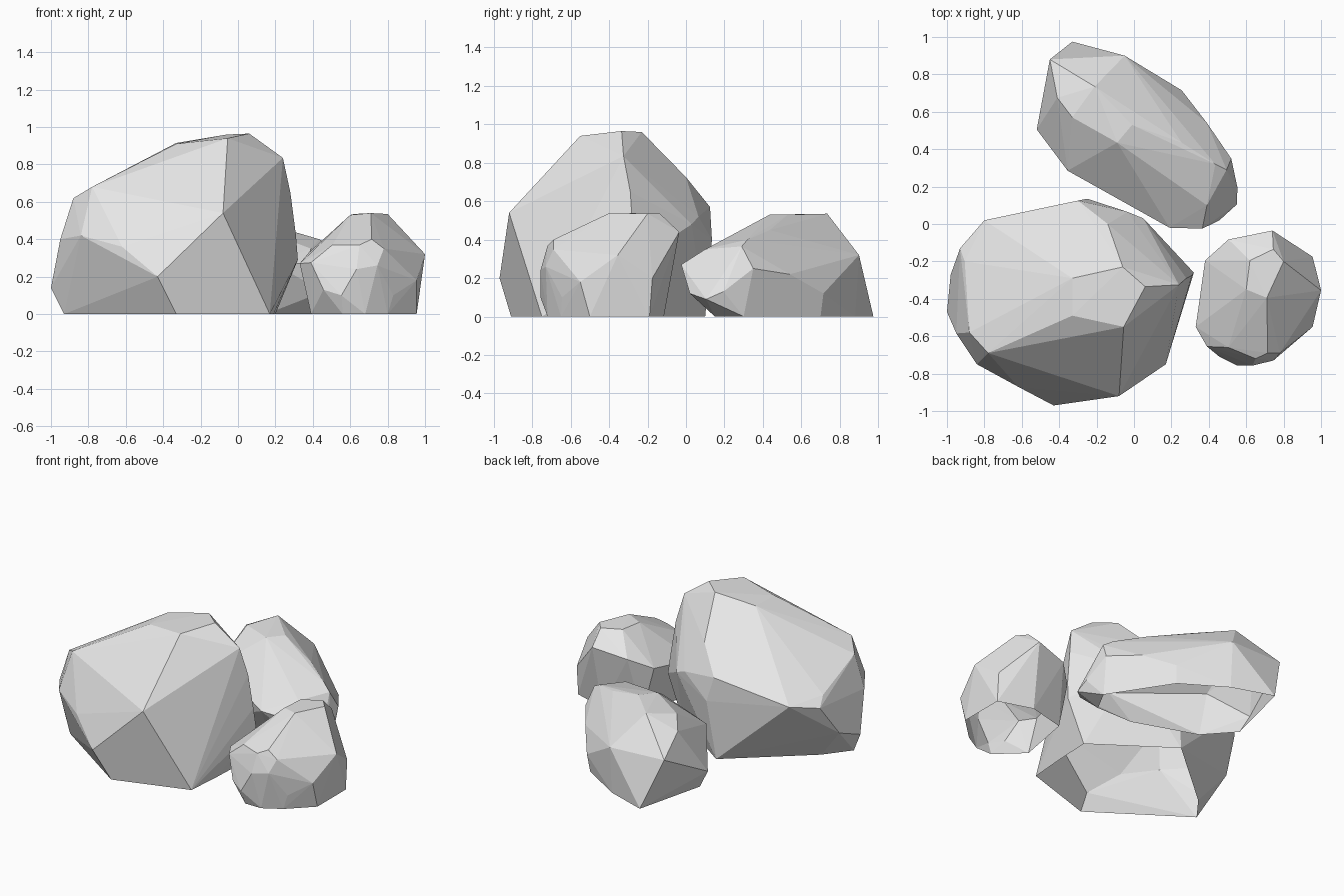
import bpy, bmesh

stone = bpy.data.materials.new("grey stone")
stone.diffuse_color = (0.8, 0.8, 0.8, 1)


def make_rock(name, corners):
    """Faceted boulder: convex skin around corner points, open underneath."""
    bm = bmesh.new()
    for c in corners:
        bm.verts.new(c)
    res = bmesh.ops.convex_hull(bm, input=bm.verts[:])
    loose = {e for k in ("geom_interior", "geom_unused") for e in res[k]
             if isinstance(e, bmesh.types.BMVert)}
    bmesh.ops.delete(bm, geom=list(loose), context="VERTS")
    # merge nearly flat neighbours into larger facets
    bmesh.ops.dissolve_limit(bm, angle_limit=0.03, verts=bm.verts[:], edges=bm.edges[:])
    bmesh.ops.recalc_face_normals(bm, faces=bm.faces[:])
    # the underside on the ground is left open
    under = [f for f in bm.faces if all(v.co.z < 0.001 for v in f.verts)]
    bmesh.ops.delete(bm, geom=under, context="FACES_ONLY")
    mesh = bpy.data.meshes.new(name)
    bm.to_mesh(mesh)
    bm.free()
    mesh.materials.append(stone)
    bpy.context.collection.objects.link(bpy.data.objects.new(name, mesh))


# large boulder, front left: crown, flanks, foot
large = [
    (.06, -.335, .965), (-.06, -.23, .96), (-.055, -.55, .94), (-.33, -.49, .91),
    (-.33, -.29, .915), (.24, -.325, .835), (-.14, 0, .725), (.28, -.29, .65),
    (-.08, -.92, .54), (-.78, -.69, .68), (-.88, -.58, .62), (-.905, -.2, .49),
    (-.8, .02, .46), (-.93, -.13, .43), (-.98, -.27, .22), (-1, -.47, .14),
    (-.95, -.585, .4), (-.84, -.75, .42), (-.62, -.87, .36), (-.43, -.97, .2),
    (-.3, .125, .57), (-.25, .135, .4), (-.035, .065, .52), (.05, .03, .48),
    (.31, -.275, .42), (.32, -.26, .29), (.17, -.75, 0), (-.33, -.91, 0),
    (-.93, -.5, 0), (-.8, -.33, 0), (-.3, .1, 0), (.19, -.49, 0), (.2, -.25, 0)]

# long boulder, behind
long_back = [
    (-.21, .735, .535), (-.09, .435, .53), (-.01, .53, .53), (.255, .435, .45),
    (.435, .32, .4), (.495, .29, .365), (.39, .1, .35), (-.33, .57, .5),
    (-.41, .675, .44), (-.45, .88, .33), (-.05, .9, .32), (-.355, .285, .33),
    (.19, -.02, .27), (.365, -.025, .27), (.457, .02, .12), (.55, .105, .09),
    (.553, .195, .13), (.52, .35, .25), (.39, .54, .22), (.255, .715, .12),
    (-.52, .505, .13), (-.33, .975, 0), (-.45, .49, 0), (-.28, .3, 0),
    (.15, .15, 0), (.42, .15, 0), (.5, .3, 0), (.24, .7, 0), (-.05, .88, 0)]

# small boulder, right
small = [
    (.62, -.195, .535), (.745, -.135, .535), (.8, -.2, .535), (.71, -.395, .54),
    (.6, -.35, .53), (.74, -.035, .44), (.505, -.083, .4), (.38, -.195, .33),
    (1, -.355, .32), (.955, -.175, .2), (.955, -.55, .18), (.505, -.66, .37),
    (.65, -.72, .37), (.715, -.69, .4), (.78, -.69, .35), (.33, -.55, .27),
    (.39, -.655, .275), (.457, -.71, .13), (.553, -.757, .1), (.634, -.757, .24),
    (.745, -.73, .26), (.83, -.645, .1), (.39, -.56, 0), (.56, -.72, 0),
    (.68, -.72, 0), (.8, -.65, 0), (.955, -.5, 0), (.955, -.19, 0),
    (.72, -.115, 0), (.46, -.18, 0)]

make_rock("large_boulder", large)
make_rock("long_boulder", long_back)
make_rock("small_boulder", small)
